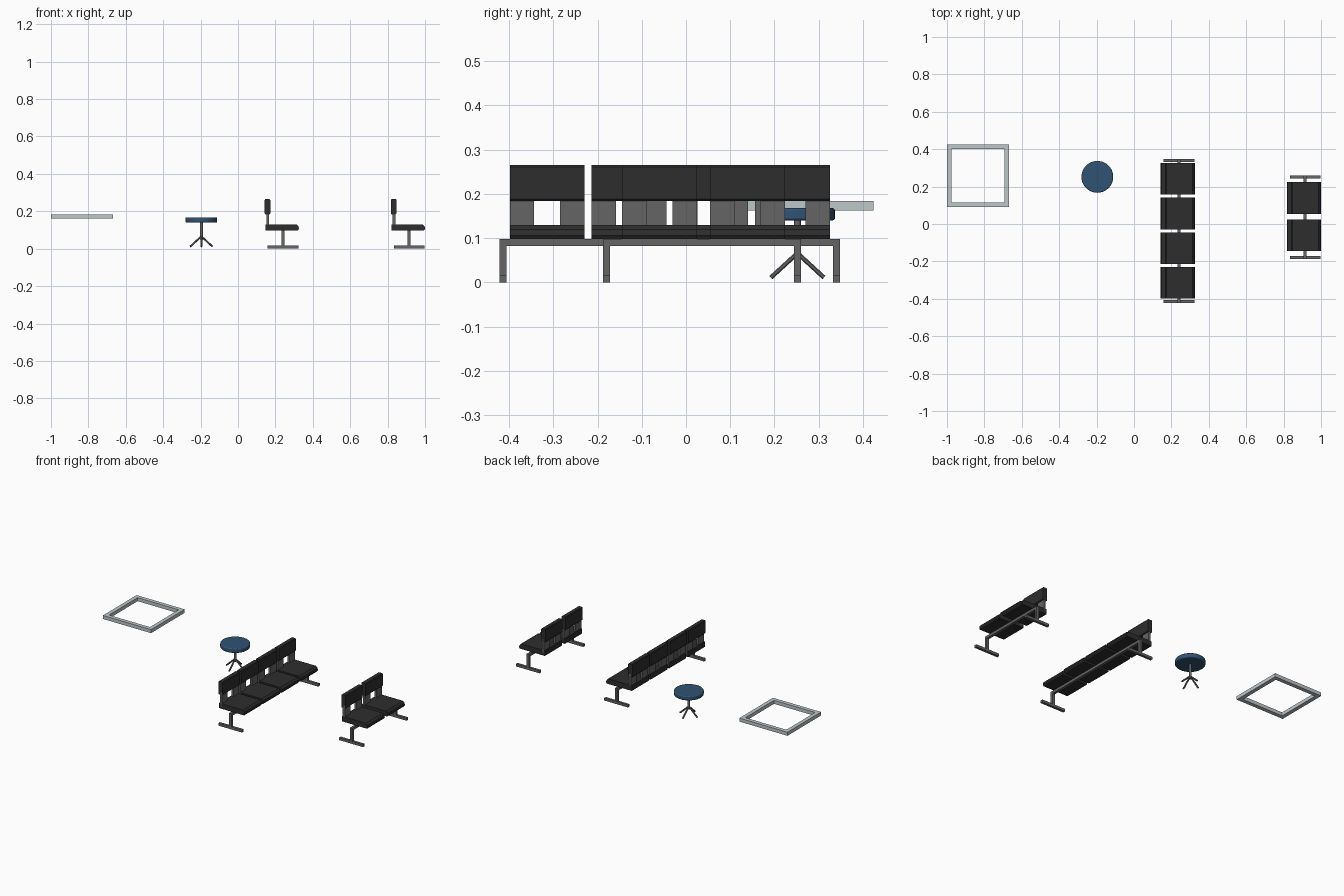
import bpy, bmesh, math
from mathutils import Vector

cube = bpy.data.objects.get("Cube")
if cube:
    bpy.data.objects.remove(cube)


def material(name, rgb):
    m = bpy.data.materials.new(name)
    m.use_nodes = True
    m.diffuse_color = (*rgb, 1)
    m.node_tree.nodes["Principled BSDF"].inputs["Base Color"].default_value = (*rgb, 1)
    return m


BLACK = material("black upholstery", (0.027, 0.027, 0.027))
METAL = material("grey metal", (0.13, 0.13, 0.13))
BLUE = material("blue upholstery", (0.03, 0.085, 0.17))
LIGHT = material("light grey frame", (0.52, 0.57, 0.59))


def finish(name, bm, mat):
    bmesh.ops.recalc_face_normals(bm, faces=bm.faces)
    mesh = bpy.data.meshes.new(name)
    bm.to_mesh(mesh)
    bm.free()
    mesh.materials.append(mat)
    obj = bpy.data.objects.new(name, mesh)
    bpy.context.collection.objects.link(obj)
    return obj


def box(name, x, y, z, mat):
    """Box spanning the given (low, high) ranges."""
    bm = bmesh.new()
    bmesh.ops.create_cube(bm, size=1)
    for v in bm.verts:
        v.co = [r[0] if c < 0 else r[1] for c, r in zip(v.co, (x, y, z))]
    return finish(name, bm, mat)


def slab(name, profile, x0, y, mat):
    """Side profile in x and z, extruded along y."""
    bm = bmesh.new()
    face = bm.faces.new([bm.verts.new((x0 + px, y[0], pz)) for px, pz in profile])
    out = bmesh.ops.extrude_face_region(bm, geom=[face])["geom"]
    moved = [g for g in out if isinstance(g, bmesh.types.BMVert)]
    bmesh.ops.translate(bm, verts=moved, vec=(0, y[1] - y[0], 0))
    return finish(name, bm, mat)


def rod(name, a, b, radius, mat, sides=12):
    a, b = Vector(a), Vector(b)
    bm = bmesh.new()
    bmesh.ops.create_cone(bm, cap_ends=True, segments=sides, radius1=radius,
                          radius2=radius, depth=(b - a).length)
    turn = (b - a).to_track_quat("Z", "Y").to_matrix()
    for v in bm.verts:
        v.co = turn @ v.co + (a + b) / 2
    return finish(name, bm, mat)


SEAT = [(0.005, 0.098), (0.178, 0.098), (0.183, 0.106), (0.181, 0.119),
        (0.17, 0.13), (0.005, 0.13)]
BACK = [(0.003, 0.184), (0.026, 0.184), (0.03, 0.188), (0.03, 0.261),
        (0.026, 0.265), (0.003, 0.265), (0, 0.261), (0, 0.188)]
HALF = 0.0845    # half a seat's width
TUBE = 0.016


def bench(label, x0, ends, centres):
    # beam carried by a T-shaped leg at each end
    bx = (x0 + 0.09, x0 + 0.09 + TUBE)
    box(label + "_beam", bx, ends, (0.082, 0.098), METAL)
    for side, y in (("front", (ends[0], ends[0] + TUBE)),
                    ("back", (ends[1] - TUBE, ends[1]))):
        box(f"{label}_{side}_post", bx, y, (TUBE, 0.082), METAL)
        box(f"{label}_{side}_foot", (x0 + 0.016, x0 + 0.18), y, (0, TUBE), METAL)
    # seats, backrests and their paired supports
    for i, c in enumerate(centres, 1):
        span = (c - HALF, c + HALF)
        slab(f"{label}_seat_{i}", SEAT, x0, span, BLACK)
        slab(f"{label}_backrest_{i}", BACK, x0, span, BLACK)
        for j, low in enumerate((span[0], span[1] - 0.055), 1):
            box(f"{label}_support_{i}_{j}", (x0 + 0.01, x0 + 0.024),
                (low, low + 0.055), (0.11, 0.2), METAL)


bench("long_bench", 0.143, (-0.422, 0.348), [-0.314 + 0.185 * i for i in range(4)])
bench("short_bench", 0.817, (-0.188, 0.26), [-0.06, 0.139])

# round stool: cushion, column and four splayed legs
sx, sy = -0.196, 0.252
cushion = rod("stool_cushion", (sx, sy, 0.14), (sx, sy, 0.168), 0.085, BLUE, 40)
bevel = cushion.modifiers.new("rounded_rim", "BEVEL")
bevel.width, bevel.segments = 0.006, 3
bevel.limit_method = "ANGLE"
column = rod("stool_column", (sx, sy, 0.05), (sx, sy, 0.14), 0.008, METAL, 16)
rounded = [cushion, column]
for i in range(4):
    t = i * math.pi / 2
    foot = (sx + 0.06 * math.cos(t), sy + 0.06 * math.sin(t), 0.011)
    rounded.append(rod(f"stool_leg_{i + 1}", (sx, sy, 0.066), foot, 0.005, METAL))
bpy.ops.object.select_all(action="DESELECT")
for obj in rounded:
    obj.select_set(True)
bpy.context.view_layer.objects.active = cushion
bpy.ops.object.shade_smooth_by_angle()

# open square frame with mitred corners
bm = bmesh.new()
cx, cy = -0.8335, 0.258
rings = []
for half, z in ((0.1665, 0.162), (0.1665, 0.184), (0.142, 0.184), (0.142, 0.162)):
    rings.append([bm.verts.new((cx + half * a, cy + half * b, z))
                  for a, b in ((-1, -1), (1, -1), (1, 1), (-1, 1))])
for r in range(4):
    lower, upper = rings[r], rings[(r + 1) % 4]
    for k in range(4):
        n = (k + 1) % 4
        bm.faces.new((lower[k], lower[n], upper[n], upper[k]))
finish("square_frame", bm, LIGHT)
